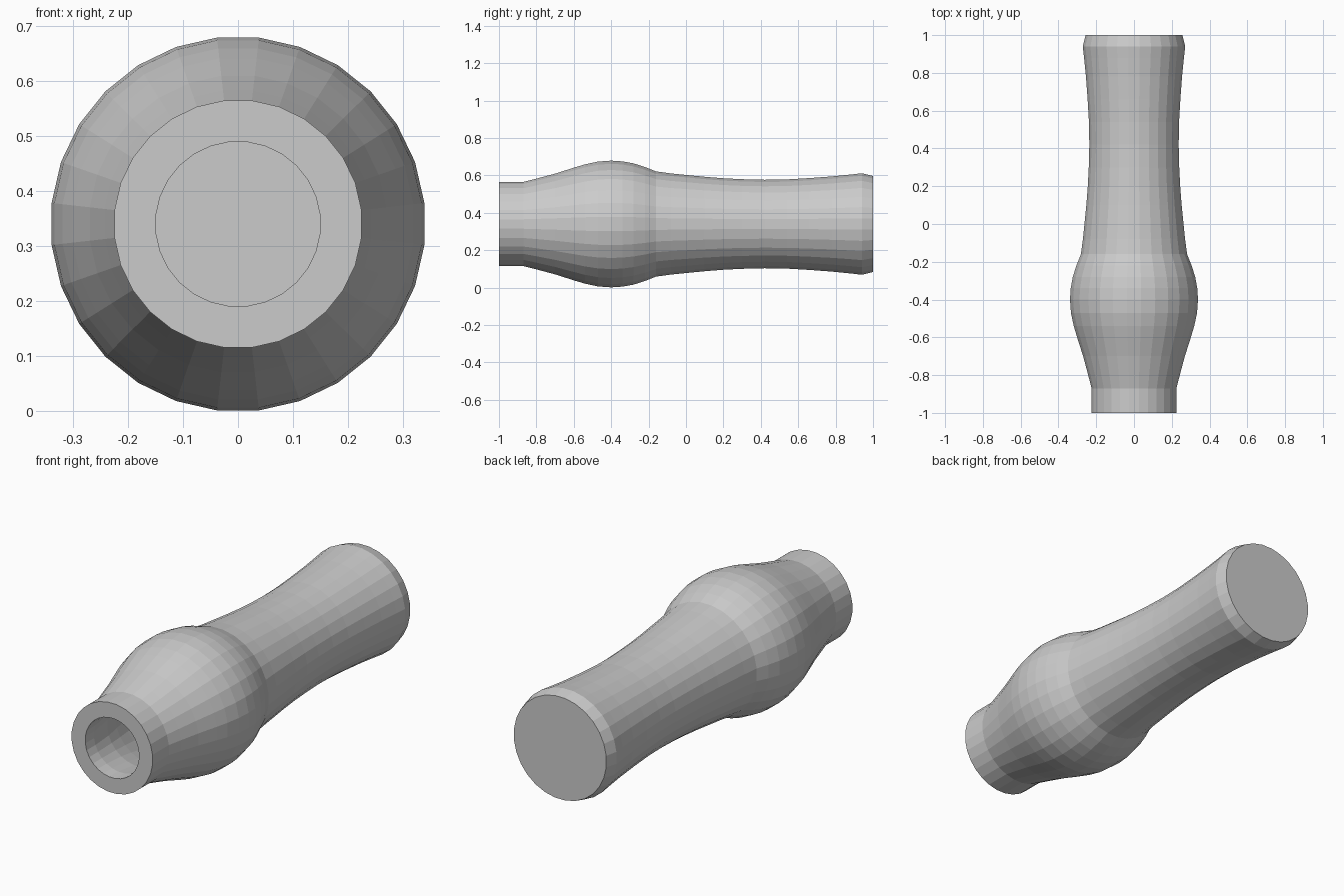
import bpy, bmesh
from math import cos, sin, pi

if "Cube" in bpy.data.objects:
    bpy.data.objects.remove(bpy.data.objects["Cube"])

SIDES = 28
AXIS_Z = 0.34

# Outer wall, (y, radius) from the open front mouth to the closed back
outer = [(-1.0, 0.226), (-0.87, 0.226), (-0.80, 0.244), (-0.70, 0.271),
         (-0.60, 0.303), (-0.54, 0.321), (-0.47, 0.336), (-0.40, 0.341),
         (-0.34, 0.337), (-0.28, 0.326), (-0.22, 0.307), (-0.16, 0.283),
         (-0.08, 0.272), (0.0, 0.264), (0.1, 0.254), (0.2, 0.246),
         (0.3, 0.241), (0.42, 0.238), (0.54, 0.240), (0.66, 0.247),
         (0.78, 0.256), (0.88, 0.266), (0.94, 0.273), (1.0, 0.258)]

# Inner wall: straight mouth bore, then a constant wall thickness
WALL = 0.076
inner = [(-1.0, 0.15), (-0.93, 0.15)]
inner += [(y, r - WALL) for y, r in outer[2:-2]] + [(0.925, 0.19)]


def ring(bm, y, r):
    """One circle of vertices around the long axis."""
    return [bm.verts.new((r * cos(2 * pi * (i + 0.5) / SIDES), y,
                          AXIS_Z + r * sin(2 * pi * (i + 0.5) / SIDES)))
            for i in range(SIDES)]


# Hollow body: back cap, outer wall, mouth rim, inner wall, cavity floor
bm = bmesh.new()
rings = [ring(bm, y, r) for y, r in outer[::-1] + inner]
for a, b in zip(rings, rings[1:]):
    for i in range(SIDES):
        j = (i + 1) % SIDES
        bm.faces.new((a[i], a[j], b[j], b[i]))
bm.faces.new(rings[0])
bm.faces.new(rings[-1])
bmesh.ops.recalc_face_normals(bm, faces=bm.faces)

mesh = bpy.data.meshes.new("hollow_handle")
bm.to_mesh(mesh)
bm.free()
body = bpy.data.objects.new("hollow_handle", mesh)
bpy.context.collection.objects.link(body)
